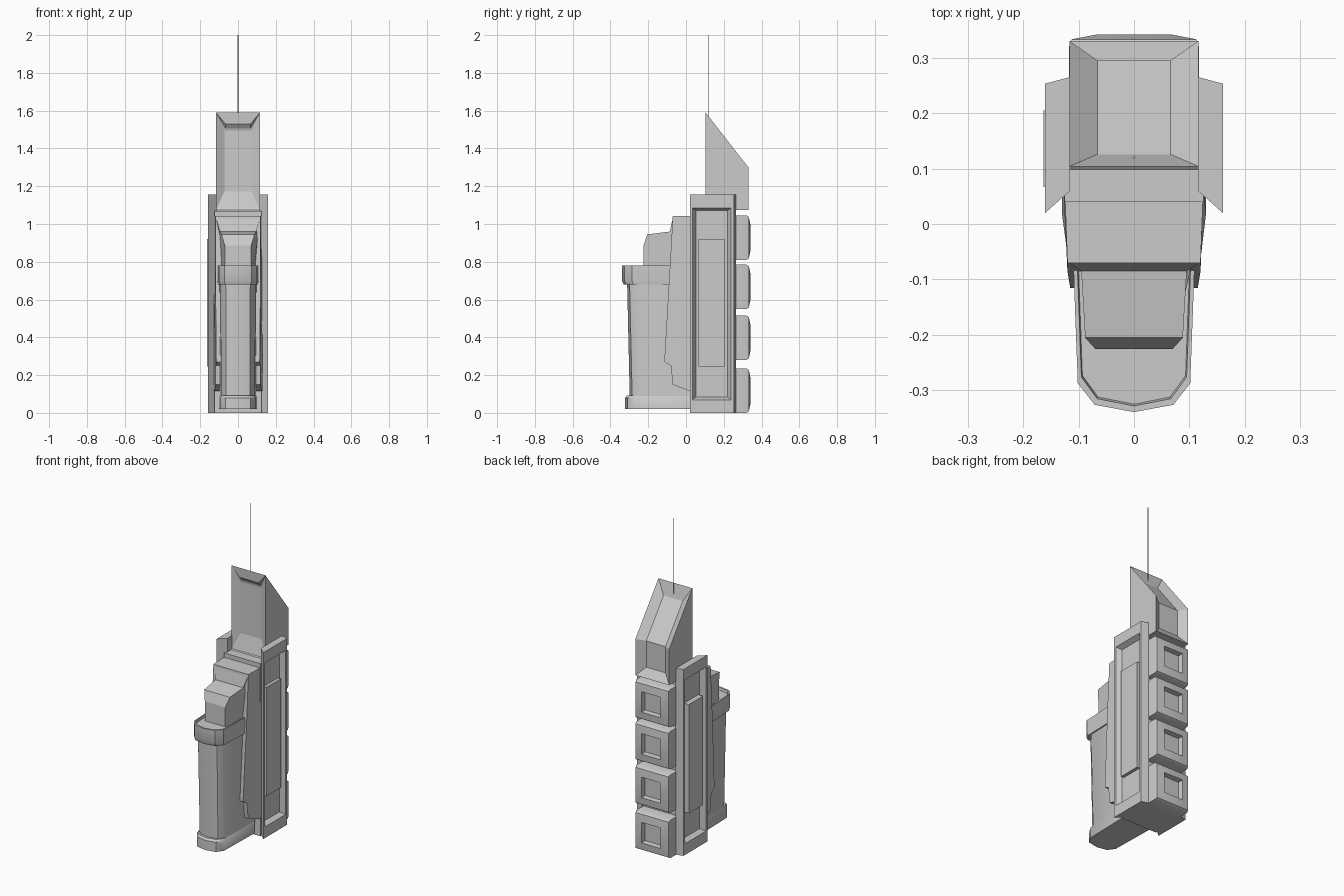
import bpy, bmesh, math
from mathutils import Vector

if "Cube" in bpy.data.objects:
    bpy.data.objects.remove(bpy.data.objects["Cube"])


def finish(bm, name, smooth=False):
    bmesh.ops.recalc_face_normals(bm, faces=bm.faces)
    mesh = bpy.data.meshes.new(name)
    bm.to_mesh(mesh)
    bm.free()
    obj = bpy.data.objects.new(name, mesh)
    bpy.context.collection.objects.link(obj)
    if smooth:
        bpy.ops.object.select_all(action='DESELECT')
        obj.select_set(True)
        bpy.context.view_layer.objects.active = obj
        bpy.ops.object.shade_smooth_by_angle(angle=math.radians(35))
    return obj


def loft(bm, rings):
    """Skin closed rings of equal length and cap both ends."""
    vs = [[bm.verts.new(p) for p in r] for r in rings]
    n = len(vs[0])
    for a, b in zip(vs, vs[1:]):
        for i in range(n):
            bm.faces.new((a[i], a[(i + 1) % n], b[(i + 1) % n], b[i]))
    bm.faces.new(vs[0])
    bm.faces.new(vs[-1][::-1])
    bm.normal_update()
    return bm


def prism(profile):
    """Side profile of (y, z, half width), mirrored across x."""
    bm = bmesh.new()
    return loft(bm, [[(s * w, y, z) for y, z, w in profile] for s in (-1, 1)])


def box(x, y, z):
    bm = bmesh.new()
    return loft(bm, [[(x[0], y[0], k), (x[1], y[0], k), (x[1], y[1], k), (x[0], y[1], k)] for k in z])


def facing(bm, d):
    bmesh.ops.recalc_face_normals(bm, faces=bm.faces)
    return max(bm.faces, key=lambda f: f.normal.dot(Vector(d)))


def step(bm, face, scale, move):
    """Extrude a face, then scale it about its centre and shift it."""
    f = bmesh.ops.extrude_discrete_faces(bm, faces=[face])['faces'][0]
    c = f.calc_center_median()
    for v in f.verts:
        v.co = c + Vector(move) + Vector([(v.co[i] - c[i]) * scale[i] for i in range(3)])
    return f


# Core slab
finish(box((-.125, .125), (.04, .25), (0, 1.07)), "core_slab")

# Side frames with sunken bays and raised strips
for s, label, face_x in ((-1, "left", .163), (1, "right", .15)):
    bm = box(sorted((s * .115, s * .16)), (.02, .253), (0, 1.155))
    for v in bm.verts:
        if abs(v.co.x) < .13:
            v.co.y = .06 if v.co.y < .1 else .265
    f = step(bm, facing(bm, (s, 0, 0)), (1, .88, .88), (0, 0, 0))
    step(bm, f, (1, .82, .97), (-s * .03, 0, 0))
    finish(bm, label + "_side_frame")
    bm = box(sorted((s * .12, s * face_x)), (.067, .205), (.245, .92))
    finish(bm, label + "_side_strip")

# Rear stack of four blocks with sunken windows
for i, z in enumerate((.0, .28, .55, .81)):
    bm = box((-.117, .117), (.24, .32), (z, z + .235))
    f = step(bm, facing(bm, (0, 1, 0)), (.96, 1, .93), (0, .013, 0))
    f = step(bm, f, (.58, 1, .58), (0, .009, 0))
    step(bm, f, (.94, 1, .94), (0, -.03, 0))
    finish(bm, f"rear_block_{i + 1}", True)

# Crown tower: sloped roof, front and rear sunken panels
bm = prism([(.104, 1.075, .116), (.104, 1.59, .116), (.33, 1.30, .116), (.33, 1.075, .116)])
step(bm, facing(bm, (0, -1, 0)), (.62, 1, .62), (0, .025, 0))
bmesh.ops.recalc_face_normals(bm, faces=bm.faces)
rear = [f for f in bm.faces if f.normal.y > .5 and f.calc_center_median().y > .2]
bmesh.ops.inset_region(bm, faces=rear, thickness=.05, depth=-.035, use_even_offset=True)
finish(bm, "crown_tower")

# Antenna
bm = bmesh.new()
ring = [(math.cos(k * math.pi / 3) * .0025, math.sin(k * math.pi / 3) * .0025) for k in range(6)]
loft(bm, [[(x, y + .12, z) for x, y in ring] for z in (1.53, 2)])
finish(bm, "antenna")

# Front shoulder body with tapered lower edge
finish(prism([(.12, 1.075, .118), (.104, 1.075, .118), (.065, 1.043, .125), (-.07, 1.043, .12),
              (-.085, .78, .12), (-.115, .27, .115), (-.08, .25, .118),
              (-.07, .15, .118), (.02, .115, .13), (.12, .115, .13)]), "shoulder_body")

# Stepped tier over the front column
finish(prism([(0, 1.03, .12), (-.068, 1.043, .12), (-.085, .96, .095), (-.205, .945, .088),
              (-.225, .885, .07), (-.225, .70, .07), (0, .70, .095)]), "stepped_tier")


# Rounded front column with base and cap
def section(hw, front, back, z):
    half = [(hw, back), (hw * .93, front + .052), (hw * .65, front + .013)]
    return ([(x, y, z) for x, y in half] + [(0, front, z)]
            + [(-x, y, z) for x, y in half[::-1]])


for name, rings in (
    ("column_base", [(.1, -.322, .02, .02), (.1, -.322, .02, .08), (.095, -.312, .02, .092)]),
    ("column_shaft", [(.096, -.298, .03, .085), (.1, -.312, .03, .70)]),
    ("column_cap", [(.106, -.33, -.08, .68), (.109, -.339, -.08, .70),
                    (.109, -.339, -.08, .78), (.102, -.328, -.08, .78), (.1, -.325, -.08, .765)]),
):
    bm = bmesh.new()
    loft(bm, [section(*r) for r in rings])
    finish(bm, name, True)
